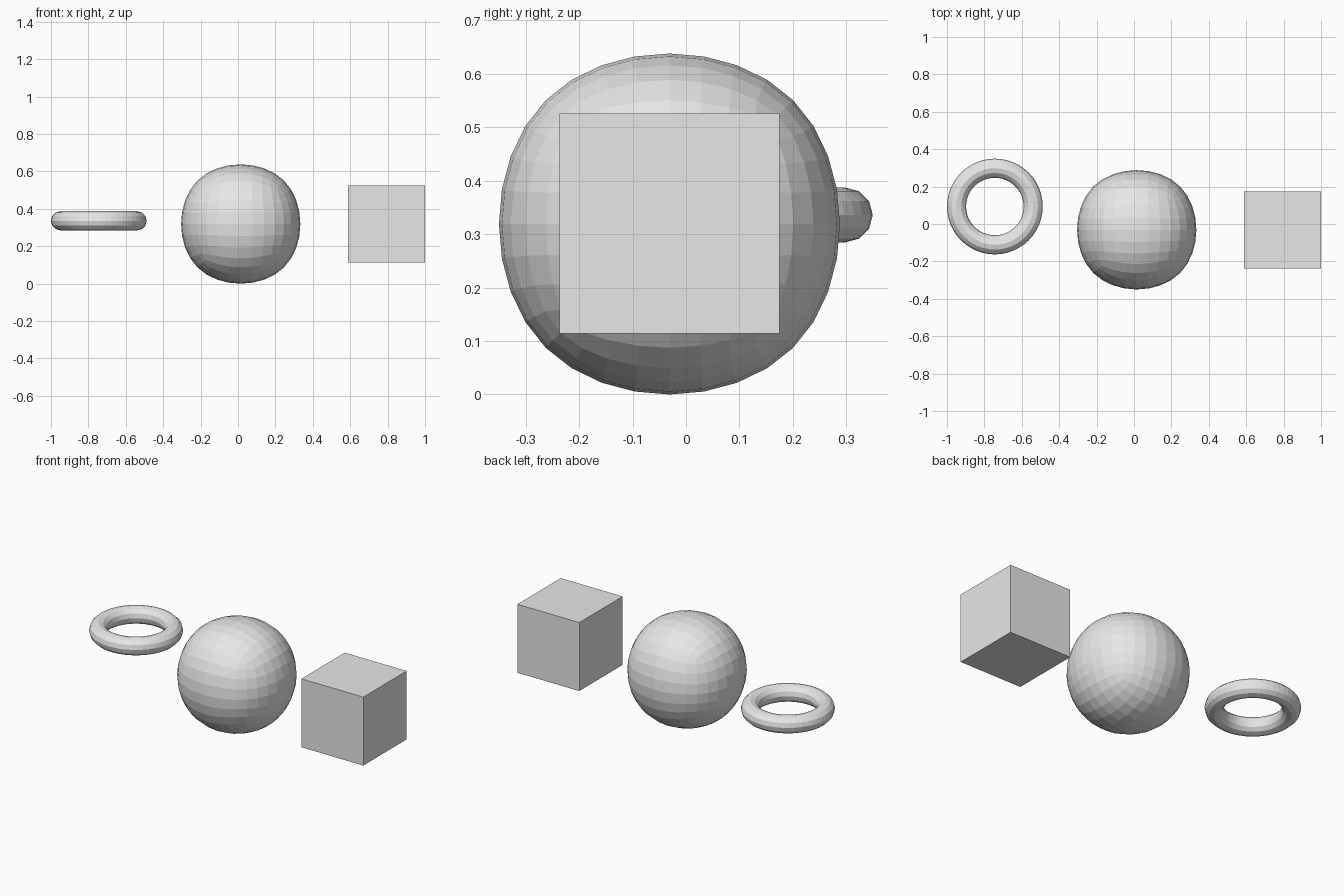
import bpy

if "Cube" in bpy.data.objects:
    bpy.data.objects.remove(bpy.data.objects["Cube"])

grey = bpy.data.materials.new("light grey")
grey.diffuse_color = (0.8, 0.8, 0.8, 1)
grey.use_nodes = True
grey.node_tree.nodes["Principled BSDF"].inputs["Base Color"].default_value = grey.diffuse_color


def finish(name):
    """Name the newest object and give it its flat grey colour."""
    ob = bpy.context.object
    ob.name = name
    ob.data.materials.append(grey)
    return ob


# Ring lying flat on the left
bpy.ops.mesh.primitive_torus_add(
    location=(-0.744, 0.0935, 0.336), major_radius=0.2048, minor_radius=0.0512,
    major_segments=48, minor_segments=12)
finish("ring")

# Rounded ball in the middle: a cube smoothed by subdivision, flat faces
radius = 0.319
bpy.ops.mesh.primitive_cube_add(size=2, location=(0.0145, -0.031, radius))
ball = finish("ball")
sub = ball.modifiers.new("rounding", 'SUBSURF')
sub.levels = sub.render_levels = 3
bpy.ops.object.modifier_apply(modifier=sub.name)
extent = max(v.co.z for v in ball.data.vertices)
for v in ball.data.vertices:
    v.co *= radius / extent
for p in ball.data.polygons:
    p.use_smooth = False

# Plain cube on the right
bpy.ops.mesh.primitive_cube_add(size=0.412, location=(0.794, -0.031, 0.32))
finish("cube")
